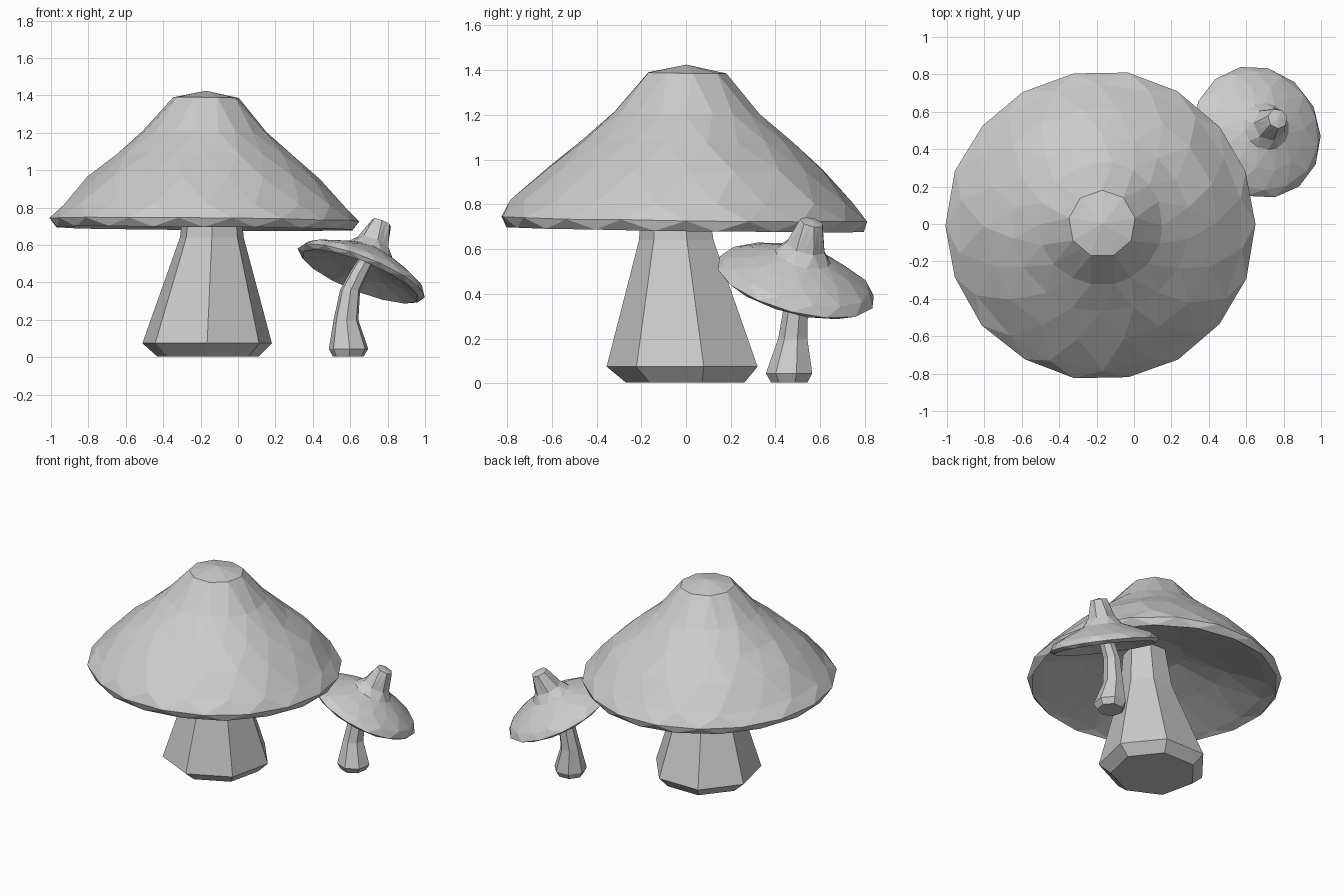
import bpy, bmesh, math, random
from mathutils import Vector

if "Cube" in bpy.data.objects:
    bpy.data.objects.remove(bpy.data.objects["Cube"])

random.seed(4)


def make_rings(name, rings, sides, axis=(0, 0, 1), jitter=0.0, firm=(), half=(), phase=0.0, twist=0.0):
    """Skin a stack of rings (cx, cy, cz, radius), square to axis; radius 0 gives a pole.
    Rings in firm get little jitter; rings in half show half as many sides."""
    q = Vector((0, 0, 1)).rotation_difference(Vector(axis).normalized())
    bm = bmesh.new()
    loops = []
    for k, (cx, cy, cz, r) in enumerate(rings):
        c = Vector((cx, cy, cz))
        if r == 0:
            loops.append([bm.verts.new(c)])
            continue
        loop = []
        for i in range(sides):
            j = jitter * 0.3 if k in firm else jitter
            a = 2 * math.pi * (i + phase + k * twist + random.uniform(-4, 4) * j) / sides
            rr = r * (1 + random.uniform(-j, j))
            p = Vector((rr * math.cos(a), rr * math.sin(a), random.uniform(-j, j) * 0.4 * r))
            loop.append(bm.verts.new(c + q @ p))
        if k in half:
            for i in range(1, sides, 2):
                loop[i].co = (loop[i - 1].co + loop[(i + 1) % sides].co) / 2
        loops.append(loop)
    for a, b in zip(loops, loops[1:]):
        n = max(len(a), len(b))
        for i in range(n):
            m = (i + 1) % n
            if len(a) == 1:
                bm.faces.new((a[0], b[i], b[m]))
            elif len(b) == 1:
                bm.faces.new((a[i], b[0], a[m]))
            elif jitter:
                bm.faces.new((a[i], b[i], a[m]))
                bm.faces.new((a[m], b[i], b[m]))
            else:
                bm.faces.new((a[i], b[i], b[m], a[m]))
    for loop in (loops[0], loops[-1]):
        if len(loop) > 2:
            bm.faces.new(loop)
    bmesh.ops.recalc_face_normals(bm, faces=bm.faces)
    mesh = bpy.data.meshes.new(name)
    bm.to_mesh(mesh)
    bm.free()
    ob = bpy.data.objects.new(name, mesh)
    bpy.context.collection.objects.link(ob)
    return ob


def along(base, axis, profile):
    """Turn (radius, height) profile points into rings along a straight axis."""
    n = Vector(axis).normalized()
    return [(*(Vector(base) + n * h), r) for r, h in profile]


# Large cap: conical outside, thin rim, hollow underside
big_axis = (0.01, 0.012, 1)
big_profile = [(0, 1.425), (0.18, 1.388), (0.33, 1.21), (0.47, 1.085), (0.62, 0.96),
               (0.765, 0.81), (0.828, 0.735), (0.80, 0.688), (0.74, 0.71),
               (0.46, 0.82), (0.19, 0.91), (0, 0.93)]
make_rings("large_cap", along((-0.185, -0.015, 0), big_axis, big_profile), 18,
           axis=big_axis, jitter=0.02, firm=(1, 6, 7), half=(1,), twist=0.5)

# Large stem: seven-sided, flared foot with a bevelled base
make_rings("large_stem", [(-0.16, 0.01, 0.005, 0.28), (-0.165, 0.0, 0.075, 0.355),
                          (-0.14, -0.035, 0.64, 0.175), (-0.135, -0.05, 0.94, 0.14)],
           7, phase=0.25)

# Small cap: thin and tilted, with a raised knob
small_axis = (0.40, 0.27, 1)
small_profile = [(0, 0.31), (0.055, 0.30), (0.092, 0.18), (0.13, 0.13), (0.23, 0.09),
                 (0.33, 0.04), (0.365, 0.0), (0.335, -0.02), (0.20, 0.03), (0.06, 0.07), (0, 0.075)]
make_rings("small_cap", along((0.66, 0.49, 0.45), small_axis, small_profile), 14,
           axis=small_axis, jitter=0.02, firm=(1, 6, 7), half=(1, 2), twist=0.5)

# Small stem: curved, leaning into the cap
make_rings("small_stem", [(0.59, 0.465, 0.005, 0.085), (0.592, 0.465, 0.045, 0.108),
                          (0.578, 0.48, 0.2, 0.068), (0.60, 0.495, 0.36, 0.055),
                          (0.65, 0.505, 0.46, 0.05), (0.69, 0.515, 0.53, 0.045)],
           7, phase=0.3)
